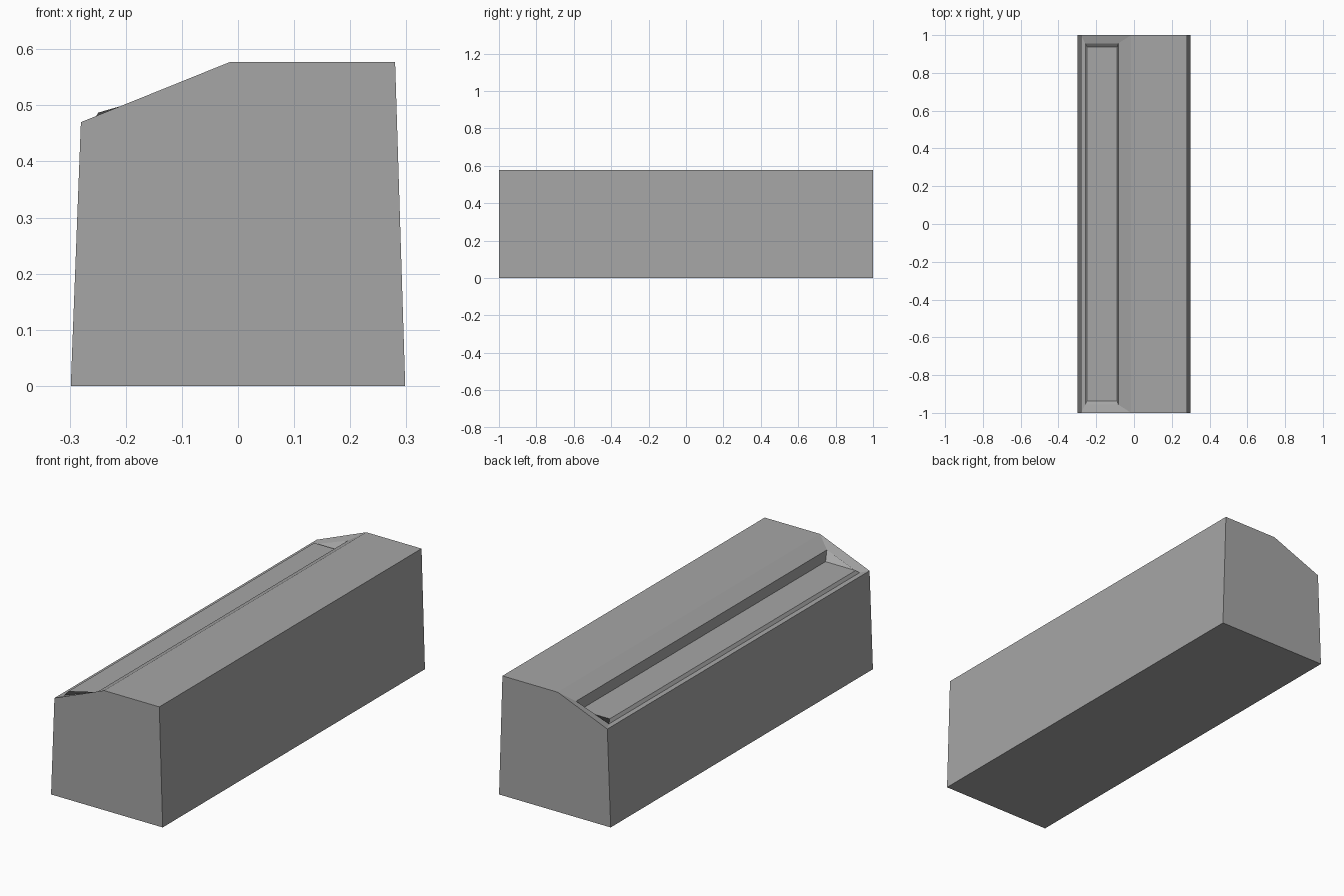
import bpy
import bmesh

cube = bpy.data.objects.get("Cube")
if cube:
    bpy.data.objects.remove(cube)

# Plain grey for the whole block
grey = bpy.data.materials.new("plain_grey")
grey.use_nodes = True
colour = (0.38, 0.38, 0.38, 1)
grey.diffuse_color = colour
grey.node_tree.nodes["Principled BSDF"].inputs["Base Color"].default_value = colour

bm = bmesh.new()


def ring(points, half_length):
    """Return the profile points at the front and at the back."""
    return [[bm.verts.new((x, y, z)) for x, z in points]
            for y in (-half_length, half_length)]


def loop(pair):
    """Order a two-point ring pair as a closed four-corner loop."""
    front, back = pair
    return [front[0], front[1], back[1], back[0]]


def bridge(outer, inner):
    for i in range(4):
        j = (i + 1) % 4
        bm.faces.new((outer[i], outer[j], inner[j], inner[i]))


# Tapered body with one chamfered shoulder
profile = [(-0.28, 0.47), (-0.015, 0.577), (0.28, 0.577), (0.298, 0), (-0.298, 0)]
front, back = ring(profile, 1)
bm.faces.new(front)
bm.faces.new(back[::-1])
for i in range(1, 5):
    j = (i + 1) % 5
    bm.faces.new((front[i], back[i], back[j], front[j]))

# Sunken rim and level tray set into the chamfer
shoulder = loop((front, back))
rim = loop(ring([(-0.258, 0.472), (-0.083, 0.535)], 0.956))
tray = loop(ring([(-0.249, 0.487), (-0.089, 0.487)], 0.937))
bridge(shoulder, rim)
bridge(rim, tray)
bm.faces.new(tray)
bmesh.ops.recalc_face_normals(bm, faces=bm.faces)

mesh = bpy.data.meshes.new("block_body")
bm.to_mesh(mesh)
bm.free()
mesh.materials.append(grey)
block = bpy.data.objects.new("block_body", mesh)
bpy.context.collection.objects.link(block)
